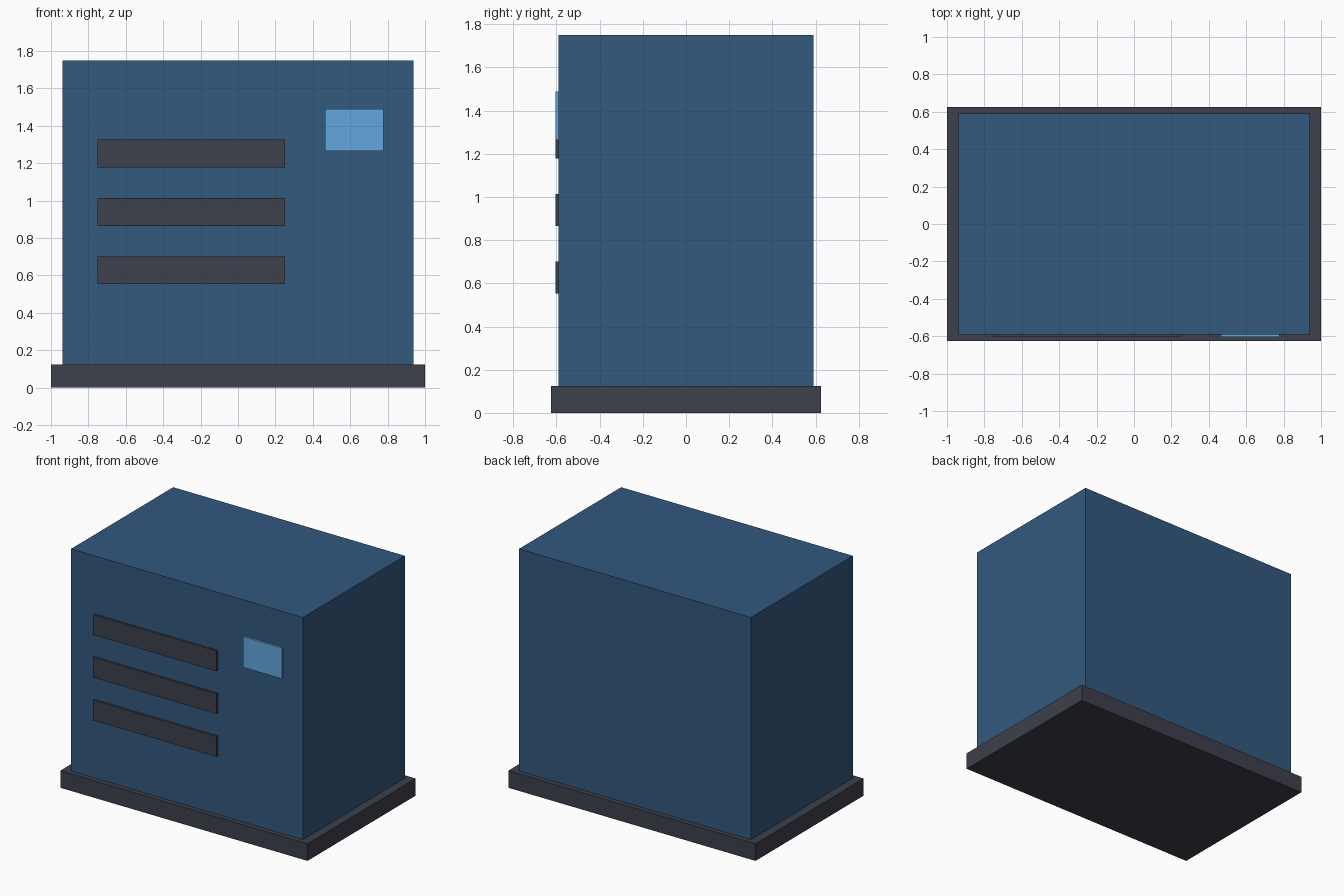
import bpy

default = bpy.data.objects.get("Cube")
if default:
    bpy.data.objects.remove(default, do_unlink=True)


def material(name, color):
    mat = bpy.data.materials.new(name)
    mat.use_nodes = True
    mat.diffuse_color = (*color, 1)
    shader = next(n for n in mat.node_tree.nodes if n.type == 'BSDF_PRINCIPLED')
    shader.inputs["Base Color"].default_value = (*color, 1)
    return mat


def box(name, center, size, mat):
    bpy.ops.mesh.primitive_cube_add(size=1, location=center)
    obj = bpy.context.object
    obj.name = name
    obj.scale = size
    bpy.ops.object.transform_apply(location=False, rotation=False, scale=True)
    obj.data.materials.append(mat)
    return obj


blue = material("painted_blue", (0.032, 0.1, 0.207))
dark = material("dark_grey", (0.048, 0.051, 0.072))
light = material("panel_blue", (0.12, 0.385, 0.73))

# Plinth and cabinet
base_height, top = 0.125, 1.75
body_depth = 1.18
box("base_plinth", (0, 0, base_height / 2), (2, 1.25, base_height), dark)
box("cabinet_body", (0, 0, (base_height + top) / 2),
    (1.875, body_depth, top - base_height), blue)

# Thin plates on the front, sunk slightly into the cabinet
proud, thickness = 0.015, 0.03
plate_y = -body_depth / 2 - proud + thickness / 2

# Ventilation slats
for i in range(3):
    box(f"vent_slat_{i + 1}", (-0.25, plate_y, 0.627 + i * 0.3125),
        (1, thickness, 0.148), dark)

# Control panel
box("control_panel", (0.622, plate_y, 1.377), (0.312, thickness, 0.225), light)
